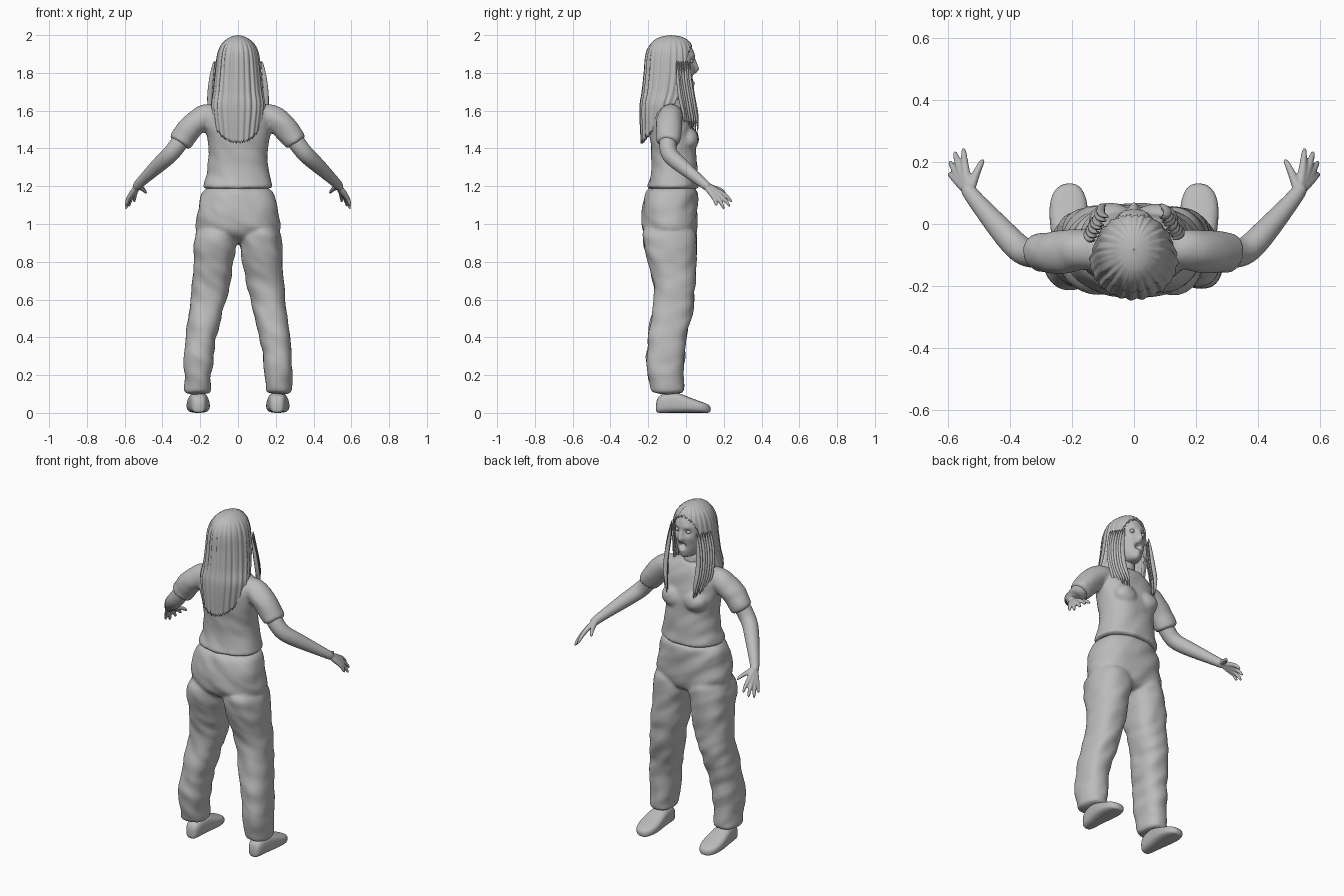
import bpy, bmesh, random
from math import sin, cos, pi, exp, radians
from mathutils import Vector as V, noise

random.seed(4)
if "Cube" in bpy.data.objects:
    bpy.data.objects.remove(bpy.data.objects["Cube"])

grey = bpy.data.materials.new("plain grey")
grey.use_nodes = True
tone = (0.5, 0.5, 0.5, 1)
grey.diffuse_color = tone
grey.node_tree.nodes["Principled BSDF"].inputs["Base Color"].default_value = tone


# ---------- helpers ----------
def finish(name, bm):
    bmesh.ops.recalc_face_normals(bm, faces=bm.faces)
    mesh = bpy.data.meshes.new(name)
    bm.to_mesh(mesh)
    bm.free()
    mesh.materials.append(grey)
    mesh.shade_smooth()
    obj = bpy.data.objects.new(name, mesh)
    bpy.context.collection.objects.link(obj)
    return obj


def skin(bm, loops, closed=True, caps=True):
    """Bridge equal point loops into a surface."""
    rows = [[bm.verts.new(p) for p in loop] for loop in loops]
    n = len(rows[0])
    for a, b in zip(rows, rows[1:]):
        for i in range(n if closed else n - 1):
            j = (i + 1) % n
            bm.faces.new((a[i], a[j], b[j], b[i]))
    if caps:
        bm.faces.new(rows[0])
        bm.faces.new(rows[-1])


def oval(centre, u, v, n=24, power=1.0):
    pts = []
    for i in range(n):
        c, s = cos(2 * pi * i / n), sin(2 * pi * i / n)
        c, s = (abs(k) ** power * (1 if k > 0 else -1) for k in (c, s))
        pts.append(centre + u * c + v * s)
    return pts


def column(bm, rows, side=1, power=0.85):
    """Stacked ovals; each row is z, x range, y range."""
    skin(bm, [oval(V((side * (a + b) / 2, (c + d) / 2, z)), V(((b - a) / 2, 0, 0)),
                   V((0, (d - c) / 2, 0)), power=power) for z, a, b, c, d in rows])


def tube(bm, path, side=1, n=16, flat=1.0):
    """Round limb along points with radii."""
    pts = [V((side * x, y, z)) for x, y, z, r in path]
    loops = []
    for i, p in enumerate(pts):
        d = (pts[min(i + 1, len(pts) - 1)] - pts[max(i - 1, 0)]).normalized()
        u = d.cross(V((0, 1, 0.3))).normalized()
        r = path[i][3]
        loops.append(oval(p, u * r, d.cross(u) * r * flat, n))
    skin(bm, loops)


def ball(bm, centre, size):
    made = bmesh.ops.create_uvsphere(bm, u_segments=24, v_segments=16, radius=1)["verts"]
    for v in made:
        v.co = V(centre) + V([a * b for a, b in zip(v.co, size)])


def fuse(name, bm, voxel, smooth, folds=0.0):
    """Melt overlapping parts into one skin, with optional cloth folds."""
    obj = finish(name, bm)
    sub = obj.modifiers.new("round", "SUBSURF")
    sub.levels = sub.render_levels = 2
    mesher = obj.modifiers.new("melt", "REMESH")
    mesher.mode, mesher.voxel_size, mesher.use_smooth_shade = "VOXEL", voxel, True
    soft = obj.modifiers.new("soften", "SMOOTH")
    soft.factor, soft.iterations = 0.5, smooth
    bpy.context.view_layer.update()
    mesh = bpy.data.meshes.new_from_object(obj.evaluated_get(bpy.context.evaluated_depsgraph_get()))
    obj.modifiers.clear()
    obj.data = mesh
    if folds:
        normals = [v.normal.copy() for v in mesh.vertices]
        for v, nrm in zip(mesh.vertices, normals):
            p = v.co
            v.co = p + nrm * folds * noise.noise(V((p.x * 9, p.y * 9, p.z * 14 + p.x * 8)))
    mesh.shade_smooth()
    return obj


def sample(rows, z):
    """Smoothly interpolate a table keyed by its first column."""
    rows = sorted(rows)
    z = min(max(z, rows[0][0]), rows[-1][0])
    i = max(k for k in range(len(rows) - 1) if rows[k][0] <= z)
    a, b = rows[i], rows[i + 1]
    p, q = rows[max(i - 1, 0)], rows[min(i + 2, len(rows) - 1)]
    h = b[0] - a[0]
    t = (z - a[0]) / h
    out = []
    for k in range(1, len(a)):
        m0 = (b[k] - p[k]) / (b[0] - p[0]) * h
        m1 = (q[k] - a[k]) / (q[0] - a[0]) * h
        out.append((2*t**3 - 3*t*t + 1) * a[k] + (t**3 - 2*t*t + t) * m0
                   + (3*t*t - 2*t**3) * b[k] + (t**3 - t*t) * m1)
    return out


# ---------- shirt ----------
bm = bmesh.new()
torso = [(1.185, .187, -.207, .069), (1.195, .186, -.206, .069), (1.25, .17, -.187, .063),
         (1.32, .155, -.18, .058), (1.4, .158, -.186, .054), (1.48, .172, -.197, .046),
         (1.56, .185, -.197, .03), (1.61, .172, -.178, .01), (1.64, .125, -.155, -.005),
         (1.665, .07, -.135, -.015)]
column(bm, [(z, -w, w, b, f) for z, w, b, f in torso])
for s in (1, -1):
    tube(bm, [(.08, -.08, 1.585, .06), (.18, -.083, 1.575, .069), (.25, -.09, 1.515, .071),
              (.305, -.094, 1.435, .064), (.311, -.095, 1.426, .063)], s)
    ball(bm, (s * .075, .012, 1.45), (.07, .056, .065))
fuse("shirt", bm, .009, 6, .007)

# ---------- trousers ----------
bm = bmesh.new()
hips = [(1.21, .178, -.196, .058), (1.14, .2, -.222, .062), (1.08, .213, -.238, .064),
        (1.0, .229, -.24, .064), (.94, .22, -.22, .056), (.89, .13, -.15, .02)]
column(bm, [(z, -w, w, b, f) for z, w, b, f in hips])
leg = [(1.0, 0, .222, -.235, .058), (.9, .004, .235, -.232, .06), (.8, .02, .237, -.202, .055),
       (.7, .04, .243, -.172, .05), (.6, .062, .253, -.165, .044), (.5, .09, .264, -.186, .03),
       (.4, .112, .277, -.202, .003), (.3, .13, .287, -.211, -.008), (.2, .142, .287, -.206, -.012),
       (.12, .146, .284, -.188, -.008), (.1, .146, .284, -.185, -.006)]
for s in (1, -1):
    column(bm, leg, s)
fuse("trousers", bm, .009, 6, .009)

# ---------- shoes ----------
sole = [(-.16, .185, .232, .06), (-.14, .165, .25, .1), (-.06, .158, .262, .115),
        (0, .15, .272, .09), (.06, .147, .274, .066), (.105, .16, .262, .052), (.132, .185, .23, .036)]
for s, side in ((1, "left"), (-1, "right")):
    bm = bmesh.new()
    skin(bm, [oval(V((s * (a + b) / 2, y, h / 2)), V(((b - a) / 2, 0, 0)), V((0, 0, h / 2)),
                   power=.7) for y, a, b, h in sole])
    shoe = finish(side + "_shoe", bm)
    shoe.modifiers.new("round", "SUBSURF").levels = 2

# ---------- arms and hands ----------
wrist = (.53, .1, 1.208)
fingers = [((.544, .178, 1.17), (.55, .246, 1.112)), ((.56, .173, 1.155), (.579, .235, 1.088)),
           ((.57, .16, 1.147), (.595, .202, 1.075)), ((.574, .143, 1.147), (.597, .162, 1.092)),
           ((.512, .155, 1.188), (.484, .21, 1.16))]
for s, side in ((1, "left"), (-1, "right")):
    bm = bmesh.new()
    tube(bm, [(.27, -.093, 1.49, .05), (.32, -.098, 1.415, .047), (.36, -.092, 1.365, .046),
              (.41, -.04, 1.322, .043), (.47, .03, 1.265, .034), (*wrist, .025),
              (.542, .125, 1.19, .024)], s)
    for knuckle, tip in fingers:
        mid = V(knuckle).lerp(V(tip), .5) + V((0, .003, .008))
        tube(bm, [(*wrist, .018), (*knuckle, .014), (*mid, .0115), (*tip, .008)], s, 10)
    fuse(side + "_arm", bm, .0045, 4)

# ---------- head ----------
skull = [(1.697, .012, -.04, .008), (1.702, .03, -.07, .02), (1.715, .047, -.1, .03),
         (1.75, .07, -.14, .038), (1.8, .084, -.17, .043), (1.85, .09, -.19, .047),
         (1.9, .086, -.19, .045), (1.95, .06, -.16, .018), (1.97, .03, -.12, -.02)]
# centre, spread, push along y; mirrored when off centre
bumps = [((0, .05, 1.822), .013, .024), ((0, .05, 1.85), .012, .01), ((.036, .042, 1.862), .014, -.013),
         ((.035, .042, 1.889), .012, .005), ((0, .045, 1.797), .012, .009), ((0, .042, 1.752), .012, .009),
         ((0, .045, 1.774), .012, -.034), ((0, .033, 1.718), .018, .008), ((.05, .03, 1.82), .02, .005)]
bm = bmesh.new()
loops = []
for i in range(91):
    z = 1.697 + .273 * i / 90
    w, b, f = sample(skull, z)
    loops.append(oval(V((0, (b + f) / 2, z)), V((w, 0, 0)), V((0, (f - b) / 2, 0)), 128))
skin(bm, loops)
for v in bm.verts:
    p = V((abs(v.co.x), v.co.y, v.co.z))
    v.co.y += sum(d * exp(-(p - V(c)).length_squared / (2 * r * r)) for c, r, d in bumps)
finish("head", bm)
bm = bmesh.new()
tube(bm, [(0, -.085, 1.6, .07), (0, -.08, 1.66, .057), (0, -.075, 1.76, .052)], n=32)
finish("neck", bm)
for s, side in ((1, "left"), (-1, "right")):
    bm = bmesh.new()
    ball(bm, (s * .036, .025, 1.862), (.014, .014, .011))
    finish(side + "_eye", bm)

# ---------- hair ----------
shell = [(1.43, .112, -.237, -.02), (1.62, .14, -.243, .0), (1.7, .13, -.232, .03), (1.8, .12, -.222, .045),
         (1.9, .108, -.213, .045), (1.95, .088, -.19, .028), (1.98, .058, -.158, 0),
         (1.994, .03, -.122, -.035), (2.0, .001, -.081, -.079)]
ends = [(0, 1.952), (28, 1.93), (42, 1.895), (52, 1.83), (60, 1.66), (68, 1.6), (90, 1.58),
        (115, 1.5), (150, 1.445), (180, 1.43)]
bm = bmesh.new()
loops = []
steps, columns = 64, 360
lengths = [sample(ends, abs(k - 180))[0] + .006 * sin(k * .9) for k in range(columns)]
for i in range(steps + 1):
    loop = []
    for k in range(columns):
        t = i / steps
        z = 2 - (2 - lengths[k]) * t ** 1.6
        w, b, f = sample(shell, z)
        a = radians(k - 180)
        strand = 1 + .035 * min(1, t * 3) * (noise.noise(V((k * .16, z * 1.5, 3))) + .5 * sin(k * .42))
        loop.append(V((w * strand * sin(a), (b + f) / 2 + (f - b) / 2 * strand * cos(a), z)))
    loops.append(loop)
skin(bm, loops, caps=False)
hair = finish("hair", bm)
thick = hair.modifiers.new("thickness", "SOLIDIFY")
thick.thickness, thick.offset = .008, -1

# front locks falling over the chest
bm = bmesh.new()
for s in (1, -1):
    for k in range(7):
        j = random.uniform(-.008, .008)
        x, y = .093 + .007 * k, .022 - .012 * k
        tube(bm, [(x - .01, y, 1.87, .005), (x + .008, y + j, 1.77, .013), (x + .016, y + .015, 1.67, .015),
                  (x + .014, y + .03 + j, 1.6, .014), (x + j, y + .04, 1.54, .009),
                  (x - .005 + j, y + .04, 1.48 + .008 * k + j, .002)], s, 10, .7)
locks = finish("front_locks", bm)
locks.modifiers.new("round", "SUBSURF").levels = 1
